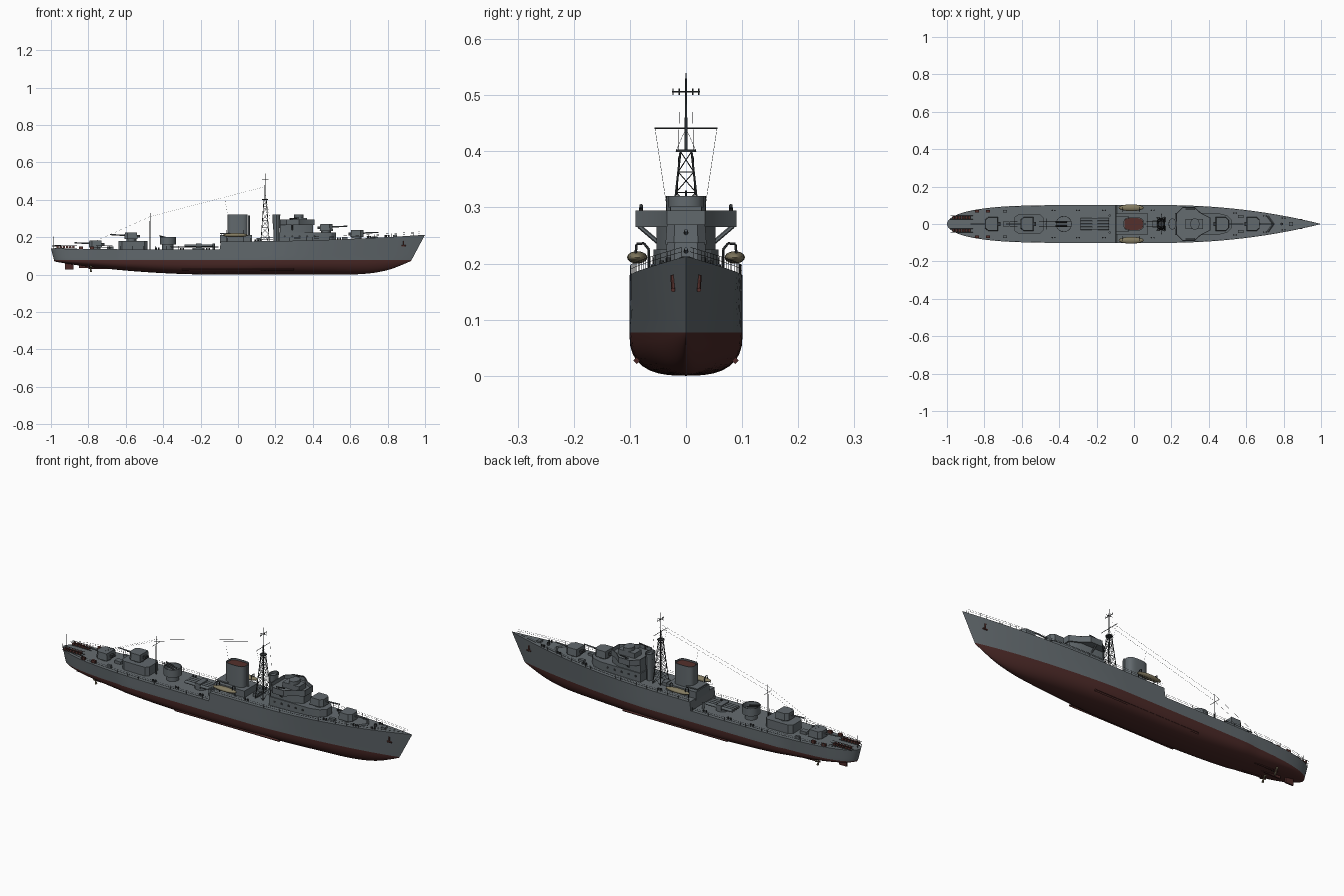
import bpy, bmesh, math
from mathutils import Vector, Matrix

cube = bpy.data.objects.get("Cube")
if cube:
    bpy.data.objects.remove(cube, do_unlink=True)


def material(name, *rgb):
    m = bpy.data.materials.new(name)
    m.use_nodes = True
    m.diffuse_color = (*rgb, 1)
    m.node_tree.nodes["Principled BSDF"].inputs["Base Color"].default_value = (*rgb, 1)
    return m


GREY = material("ship grey", .12, .14, .152)
DECK = material("deck grey", .13, .15, .162)
RED = material("antifouling red", .07, .022, .02)
DARK = material("dark metal", .035, .04, .043)
TAN = material("boat tan", .23, .2, .12)
RUST = material("charge red", .09, .03, .025)


def finish(name, bm, *mats, angle=30):
    bmesh.ops.recalc_face_normals(bm, faces=bm.faces)
    mesh = bpy.data.meshes.new(name)
    bm.to_mesh(mesh)
    bm.free()
    ob = bpy.data.objects.new(name, mesh)
    bpy.context.collection.objects.link(ob)
    for m in mats:
        mesh.materials.append(m)
    bpy.ops.object.select_all(action='DESELECT')
    ob.select_set(True)
    bpy.context.view_layer.objects.active = ob
    bpy.ops.object.shade_smooth_by_angle(angle=math.radians(angle))
    return ob


def prism(name, pts, z0, z1, mat, base=1, rim=0, depth=0, floor=None):
    """Extruded plan outline; base scales the foot, rim and depth sink the top."""
    bm = bmesh.new()
    c = sum((Vector(p) for p in pts), Vector((0, 0))) / len(pts)
    low = [bm.verts.new((*(c + (Vector(p) - c) * base), z0)) for p in pts]
    top = [bm.verts.new((*p, z1)) for p in pts]
    bm.faces.new(low[::-1])
    lid = bm.faces.new(top)
    for i in range(len(pts)):
        j = (i + 1) % len(pts)
        bm.faces.new((low[i], low[j], top[j], top[i]))
    bmesh.ops.recalc_face_normals(bm, faces=bm.faces)
    if rim:
        bmesh.ops.inset_individual(bm, faces=[lid], thickness=rim)
        bmesh.ops.inset_individual(bm, faces=[lid], thickness=.0002, depth=-depth)
        lid.material_index = 1
    return finish(name, bm, mat, floor or mat)


def box(name, x0, x1, w, z0, z1, mat=GREY, y=0, **kw):
    return prism(name, [(x0, y - w), (x1, y - w), (x1, y + w), (x0, y + w)], z0, z1, mat, **kw)


def oval(x, rx, ry, n=24, power=1):
    def s(v):
        return math.copysign(abs(v) ** power, v)
    return [(x + rx * s(math.cos(math.tau * i / n)), ry * s(math.sin(math.tau * i / n)))
            for i in range(n)]


def mirrored(half):
    return half + [(x, -y) for x, y in reversed(half)]


def rods(name, segs, r, mat=DARK, sides=5, r2=None):
    bm = bmesh.new()
    for a, b in segs:
        a, b = Vector(a), Vector(b)
        m = Matrix.Translation((a + b) / 2) @ (b - a).to_track_quat('Z', 'Y').to_matrix().to_4x4()
        bmesh.ops.create_cone(bm, cap_ends=True, segments=sides, radius1=r,
                              radius2=r if r2 is None else r2, depth=(b - a).length, matrix=m)
    return finish(name, bm, mat, angle=50)


def chain(pts):
    return list(zip(pts, pts[1:]))


# Hull form
WL, BEAM, STEP = .077, .101, -.095


def sheer(x):
    return .178 + .035 * max(0, x) ** 2 if x > STEP else .133 + .006 * x * x


def half_width(u, p):
    if u > .15:
        return BEAM * (1 - ((u - .15) / .85) ** p)
    t = max(0, (-.2 - u) / .8)
    return BEAM * math.sqrt(max(0, 1 - t ** 4))


def deck_half(u):
    return half_width(u, 2.1)


def keel(u):
    if u > .55:
        return .073 * ((u - .55) / .45) ** 2.5
    return .07 * max(0, (-.1 - u) / .9) ** 2


def hull_point(u, row, side):
    top, wide = sheer(u), half_width(u, 1.5) * (.95 if u < -.6 else 1)
    if row >= 0:
        z, y = WL + (top - WL) * row, wide + (deck_half(u) - wide) * row
    else:
        a, e = (1 + row) * math.pi / 2, 2 / (2.7 - 1.1 * max(0, u))
        z = WL - (WL - keel(u)) * math.cos(a) ** e
        y = wide * math.sin(a) ** e
    rake = min(1.2, (top - z) / .135)
    x = u - .072 * rake * max(0, (u - .5) / .5) ** 2 + .036 * rake * max(0, (-u - .8) / .2) ** 2
    return x, y * side, z


N = 64
stations = sorted([-math.cos(math.pi * i / N) for i in range(N + 1)] + [STEP - .003, STEP + .003])
half = [1, .6, .25, 0] + [-i / 8 for i in range(1, 8)]
ring = [(r, 1) for r in half] + [(-1, 0)] + [(r, -1) for r in reversed(half)]
bm = bmesh.new()
grid = [[bm.verts.new(hull_point(u, r, s)) for r, s in ring] for u in stations]
for a, b in zip(grid, grid[1:]):
    for j in range(len(ring)):
        k = (j + 1) % len(ring)
        f = bm.faces.new((a[j], a[k], b[k], b[j]))
        f.material_index = 1 if k == 0 else int(min(ring[j][0], ring[k][0]) < 0) * 2
bmesh.ops.remove_doubles(bm, verts=bm.verts, dist=.0001)
finish("hull", bm, GREY, DECK, RED, angle=35)

# Guard rails along both deck edges
rail = []
for s in (1, -1):
    for x0, x1 in ((-.995, STEP - .01), (STEP + .01, .97)):
        n = int((x1 - x0) / .03)
        xs = [x0 + (x1 - x0) * i / n for i in range(n + 1)]
        foot = [Vector((x, s * deck_half(x) * .98, sheer(x))) for x in xs]
        rail += [(p, p + Vector((0, 0, .018))) for p in foot]
        for h in (.01, .018):
            rail += chain([p + Vector((0, 0, h)) for p in foot])
rods("guard_rails", rail, .0005, sides=3)

# Underwater gear
box("rudder", -.925, -.88, .004, .028, .08, RED)
box("skeg", -.85, -.45, .004, .035, .06, RED)
for s, tag in ((1, "left"), (-1, "right")):
    y = s * .042
    rods(tag + "_shaft", [((-.8, y, .034), (-.45, y, .03)), ((-.77, y, .034), (-.77, y * .7, .07))],
         .0035, RED, 8)
    blades = [((-.79, y, .034), (-.785, y + .02 * math.cos(a), .034 + .02 * math.sin(a)))
              for a in (.5, 2.6, 4.7)]
    rods(tag + "_propeller", blades, .003, TAN, 6, .006)
    rods(tag + "_bilge_keel", [((-.3, s * .088, .027), (.3, s * .088, .027))], .006, RED, 4)
    rods(tag + "_anchor", [((.885, s * .024, .18), (.885, s * .022, .15)),
                           ((.873, s * .023, .153), (.897, s * .023, .153))], .004, RUST, 6)


# Main guns with open-backed shields
def gun(name, x, z, d):
    plan = mirrored([(x - d * .03, .034), (x + d * .02, .034), (x + d * .035, .02)])
    rods(name + "_mount", [((x, 0, z), (x, 0, z + .012))], .026, GREY, 16)
    prism(name + "_shield", plan, z + .009, z + .045, GREY, base=1.08)
    box(name + "_breech", x - .045 * d, x - .03 * d, .01, z + .018, z + .032, DARK)
    rods(name + "_barrel", [((x, 0, z + .028), (x + d * .115, 0, z + .034))], .0045, GREY, 8, .003)


gun("bow_gun", .635, sheer(.635), 1)
gun("bridge_gun", .47, .225, 1)
gun("aft_deckhouse_gun", -.57, .18, -1)
gun("stern_gun", -.76, sheer(-.76), -1)

# Forward superstructure
prism("forward_deckhouse", mirrored([(.22, .058), (.45, .058), (.5, .045), (.525, .02)]),
      .17, .225, GREY)
prism("bridge_tower", mirrored([(.225, .053), (.35, .053), (.4, .03)]), .22, .268, GREY)
prism("bridge_wings", mirrored([(.225, .055), (.26, .09), (.325, .09), (.36, .058), (.408, .034)]),
      .265, .295, GREY, rim=.004, depth=.018, floor=DECK)
box("wheelhouse", .275, .37, .028, .27, .303)
prism("director", oval(.325, .025, .031, 16), .3, .32, GREY)
prism("lookout_base", oval(.205, .016, .022, 16), .17, .245, GREY)
prism("lookout_tub", oval(.205, .021, .03, 16), .24, .32, GREY, base=.85, rim=.003, depth=.012)
for s, tag in ((1, "left"), (-1, "right")):
    rods(tag + "_wing_gun", [((.29, s * .08, .28), (.29, s * .08, .3)),
                             ((.275, s * .08, .298), (.325, s * .08, .303))], .0035, DARK, 6)
    rods(tag + "_wing_brace", [((.29, s * .05, .238), (.29, s * .084, .267))], .004, GREY, 6)
    # Portholes on the deckhouse sides
    rods(tag + "_portholes", [((x / 100, s * .0575, .205), (x / 100, s * .0595, .205))
                              for x in range(25, 45, 4)], .006, DARK, 12)

# Funnel on its casing
box("funnel_casing", -.095, .075, .055, .17, .212)
box("casing_platform", -.095, -.03, .042, .217, .223)
rods("platform_posts", [((x, y, .21), (x, y, .22)) for x in (-.09, -.05) for y in (.035, -.035)], .002)
prism("funnel", oval(-.002, .054, .036, 32, .6), .2, .32, GREY, rim=.004, depth=.008, floor=RUST)
rods("steam_pipe", [((.058, 0, .21), (.058, 0, .315))], .005, GREY, 8)

# Ship's boats and davits
for s, tag in ((1, "left"), (-1, "right")):
    bm = bmesh.new()
    bmesh.ops.create_uvsphere(bm, u_segments=16, v_segments=10, radius=1,
        matrix=Matrix.Translation((-.015, s * .087, .211)) @ Matrix.Diagonal((.068, .018, .011, 1)))
    finish(tag + "_boat", bm, TAN, angle=60)
    for x in (-.06, .03):
        arm = [(x, s * .066, .178), (x, s * .066, .225), (x, s * .075, .236),
               (x, s * .088, .235), (x, s * .09, .215)]
        rods(tag + "_davit", chain(arm), .0022, DARK, 6)

# Lattice mast
X = .145


def leg(a, b, z):
    r = .034 - .024 * (z - .18) / .22
    return X + a * r * .65, b * r, z


levels = [.18 + .22 * i / 6 for i in range(7)]
corners = [(1, 1), (1, -1), (-1, -1), (-1, 1)]
lattice = [(leg(*c, levels[0]), leg(*c, levels[-1])) for c in corners]
braces = []
for c, d in zip(corners, corners[1:] + corners[:1]):
    for lo, hi in zip(levels, levels[1:]):
        braces += [(leg(*c, lo), leg(*d, hi)), (leg(*d, lo), leg(*c, hi)), (leg(*c, hi), leg(*d, hi))]
rods("mast_legs", lattice, .002)
rods("mast_braces", braces, .0009, sides=4)
prism("mast_platform", oval(X, .016, .018, 12), .399, .403, DARK)
rods("topmast", [((X, 0, .4), (X, 0, .54))], .003, DARK, 8, .0012)
yards = [((X, -w, z), (X, w, z)) for w, z in ((.056, .441), (.025, .506))]
yards += [((X, y, .5), (X, y, .512)) for y in (-.023, -.012, .012, .023)]
yards += [((X - .018, 0, .506), (X + .018, 0, .506))]
rods("yards", yards, .0013)
rods("aft_pole_mast", [((-.47, 0, .13), (-.47, 0, .33))], .003, DARK, 8, .0015)
rods("aft_yard", [((-.47, -.03, .29), (-.47, .03, .29))], .0012)
rods("ensign_staff", [((-.985, 0, .135), (-.985, 0, .205))], .0012)
wires = []
for s in (1, -1):
    wires += chain([(X, s * .012, .47), (-.47, s * .015, .31), (-.76, s * .01, .18)])
    wires += [((X, s * .055, .44), (.17, s * .034, .3)), ((X, 0, .441), (X, s * .018, .4))]
wires += [((-.07, 0, .4), (-.055, 0, .32))]
rods("rigging", wires, .0004, sides=3)

# After deckhouse, light gun tub and torpedo tubes
prism("aft_deckhouse", mirrored([(-.64, .035), (-.62, .05), (-.5, .05), (-.485, .035)]), .12, .18, GREY)
prism("gun_tub_base", oval(-.375, .03, .03), .12, .165, GREY)
prism("gun_tub", oval(-.375, .043, .043), .16, .2, GREY, rim=.003, depth=.025, floor=DECK)
rods("tub_guns", [((-.36, y, .19), (-.42, y, .207)) for y in (-.01, .01)], .004, DARK, 8)
rods("tube_turntable", [((-.21, 0, .13), (-.21, 0, .145))], .032, GREY, 20)
rods("torpedo_tubes", [((-.285, y, .154), (-.135, y, .154)) for y in (-.024, -.008, .008, .024)],
     .0078, GREY, 12)
box("tube_saddle", -.225, -.195, .033, .142, .167)

# Deck fittings
for s, tag in ((1, "left"), (-1, "right")):
    xs = [-.965 + .017 * i for i in range(6)]
    rods(tag + "_depth_charges", [((x, s * .027, .147), (x, s * .043, .147)) for x in xs], .007, RUST, 10)
    rods(tag + "_charge_rack", [((-.98, s * y, z), (-.86, s * y, z)) for y in (.026, .044)
                                for z in (.141, .155)], .0012)
    for x in (-.84, -.78, -.69):
        box(tag + "_charge_locker", x - .011, x + .011, .006, .13, .15, RUST if x < -.7 else GREY, y=s * .068)
    for x in (-.43, -.3, -.16, .1, .54, .7, .8):
        w = deck_half(x) * .72
        rods(tag + "_bollards", [((x + d, s * w, sheer(x) - .003), (x + d, s * w, sheer(x) + .01))
                                 for d in (-.007, .007)], .004, DARK, 8)
    box(tag + "_locker", .555, .585, .008, .18, .2, y=s * .04)
    rods(tag + "_vent", [((-.13, s * .045, .13), (-.13, s * .045, .165))], .006, GREY, 10)
box("aft_hatch", -.7, -.665, .014, .13, .15)
box("mid_hatch", .1, .125, .02, .17, .195)
box("winch", .83, .85, .012, .195, .212)
rods("capstan", [((.79, 0, .19), (.79, 0, .213))], .007, DARK, 12)
rods("breakwater", [((.745, 0, .198), (.715, y, .198)) for y in (-.042, .042)], .005, GREY, 4)
